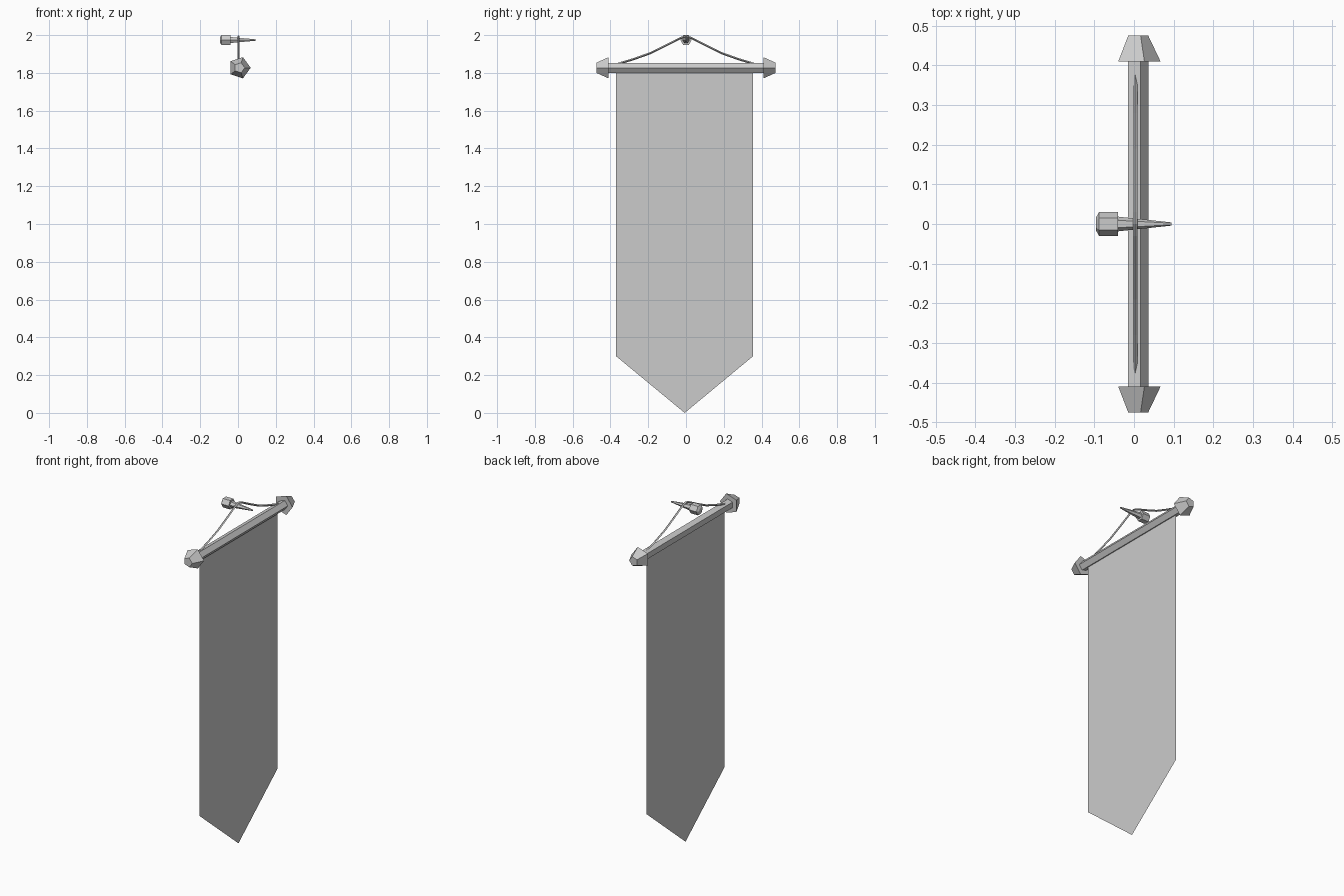
import bpy, bmesh, math
from mathutils import Vector

if "Cube" in bpy.data.objects:
    bpy.data.objects.remove(bpy.data.objects["Cube"])


def make_object(name, bm):
    bmesh.ops.recalc_face_normals(bm, faces=bm.faces)
    mesh = bpy.data.meshes.new(name)
    bm.to_mesh(mesh)
    bm.free()
    obj = bpy.data.objects.new(name, mesh)
    bpy.context.collection.objects.link(obj)
    return obj


def loft(name, rings, sides, u, v):
    """Join polygon rings (centre, radius) spanned by axes u, v; cap both ends."""
    bm = bmesh.new()
    loops = []
    for centre, radius in rings:
        angles = [2 * math.pi * i / sides for i in range(sides)]
        loops.append([bm.verts.new(Vector(centre) + radius * (math.cos(a) * Vector(u) + math.sin(a) * Vector(v)))
                      for a in angles])
    for a, b in zip(loops, loops[1:]):
        for i in range(sides):
            j = (i + 1) % sides
            bm.faces.new((a[i], a[j], b[j], b[i]))
    bm.faces.new(loops[0])
    bm.faces.new(loops[-1])
    return make_object(name, bm)


X, Y, Z = (1, 0, 0), (0, 1, 0), (0, 0, 1)
ROD_X, ROD_Z = 0.008, 1.827
NAIL_Z = 1.974

# Cloth: one thin pointed sheet
bm = bmesh.new()
outline = [(-0.37, ROD_Z), (-0.37, 0.30), (-0.007, 0.0), (0.355, 0.30), (0.355, ROD_Z)]
bm.faces.new([bm.verts.new((ROD_X, y, z)) for y, z in outline])
make_object("banner_cloth", bm)

# Five-sided rod and tapered end caps
loft("rod", [((ROD_X, y, ROD_Z), 0.028) for y in (-0.41, 0.41)], 5, X, Z)
for side, label in ((-1, "front"), (1, "back")):
    loft(label + "_finial", [((ROD_X, side * 0.41, ROD_Z), 0.059),
                             ((ROD_X, side * 0.475, ROD_Z), 0.028)], 5, X, Z)

# Sagging cord hung over the nail
half = [(0.38, 1.842), (0.28, 1.872), (0.19, 1.904), (0.10, 1.948), (0.03, 1.984)]
path = [(-y, z) for y, z in half] + [(0, 1.994)] + [(y, z) for y, z in reversed(half)]
loft("cord", [((0.003, y, z), 0.006) for y, z in path], 4, X, Z)

# Nail: tapered shaft with a chunky six-sided head
loft("nail_shaft", [((-0.045, 0, NAIL_Z), 0.019), ((0.095, 0, NAIL_Z), 0.004)], 6, Y, Z)
loft("nail_head", [((-0.04, 0, NAIL_Z), 0.030), ((-0.088, 0, NAIL_Z), 0.030),
                   ((-0.096, 0, NAIL_Z), 0.016)], 6, Y, Z)
